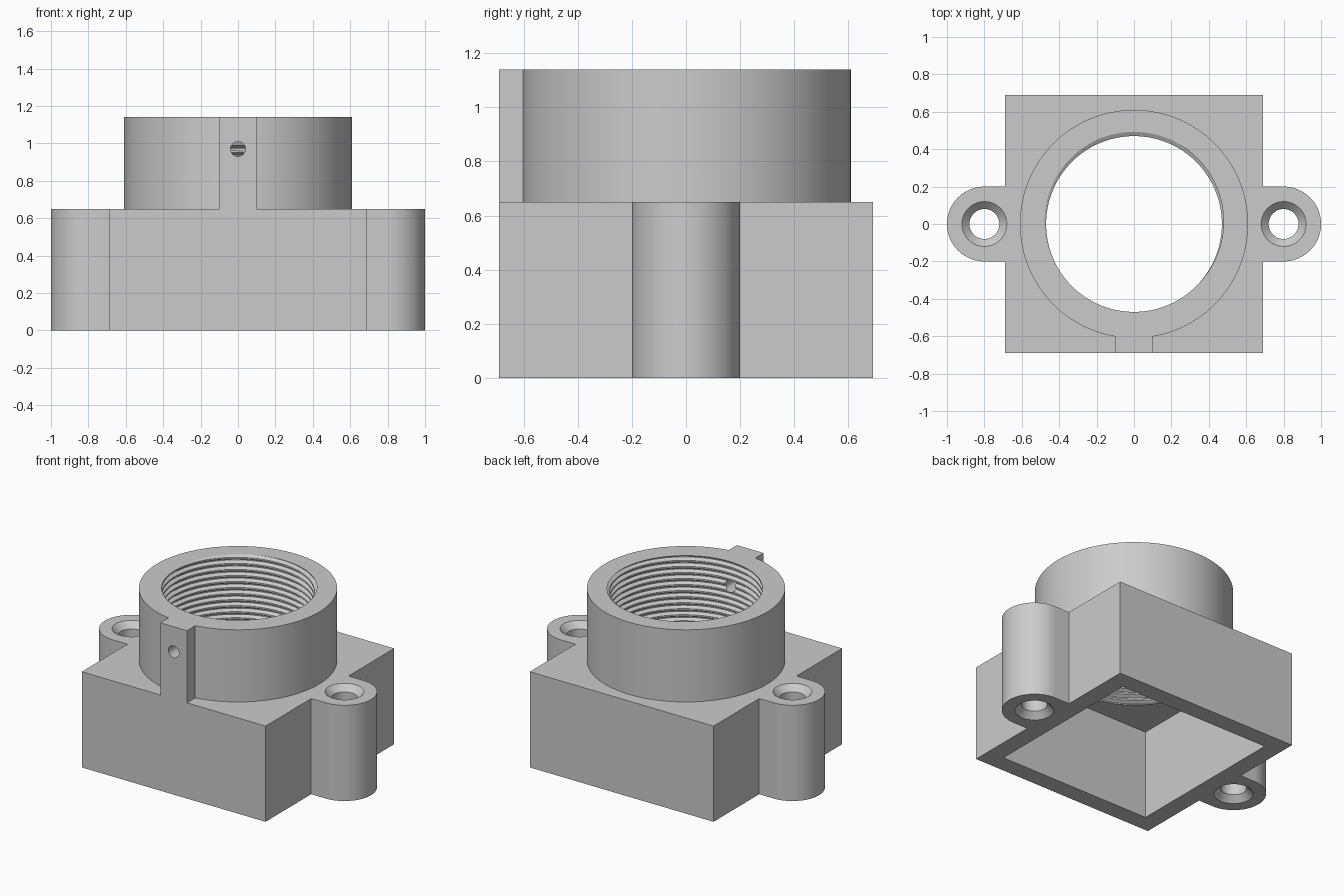
import bpy, bmesh
from math import sin, cos, pi, floor, radians
from mathutils import Matrix

cube = bpy.data.objects.get("Cube")
if cube:
    bpy.data.objects.remove(cube, do_unlink=True)

# Main dimensions
HALF = 0.69          # half width of the square base
BASE_TOP = 0.65
TOP = 1.14
CAVITY_TOP = 0.605
CREST, ROOT, PITCH = 0.47, 0.492, 0.041

grey = bpy.data.materials.new("grey plastic")
grey.use_nodes = True
grey.diffuse_color = (0.6, 0.6, 0.6, 1)
grey.node_tree.nodes["Principled BSDF"].inputs["Base Color"].default_value = (0.6, 0.6, 0.6, 1)


def finish(name, bm):
    bmesh.ops.recalc_face_normals(bm, faces=bm.faces)
    mesh = bpy.data.meshes.new(name)
    bm.to_mesh(mesh)
    bm.free()
    mesh.materials.append(grey)
    obj = bpy.data.objects.new(name, mesh)
    bpy.context.collection.objects.link(obj)
    return obj


def box(name, low, high):
    bm = bmesh.new()
    bmesh.ops.create_cube(bm, size=1)
    for v in bm.verts:
        v.co = [l + (c + 0.5) * (h - l) for c, l, h in zip(v.co, low, high)]
    return finish(name, bm)


def lathe(name, profile, segments=96, matrix=Matrix()):
    """Closed solid turned about z from (radius, height) points."""
    bm = bmesh.new()
    rings = [[bm.verts.new((r * cos(2 * pi * i / segments), r * sin(2 * pi * i / segments), z))
              for i in range(segments)] for r, z in profile]
    for a, b in zip(rings, rings[1:]):
        for i in range(segments):
            j = (i + 1) % segments
            bm.faces.new((a[i], a[j], b[j], b[i]))
    bm.faces.new(rings[0])
    bm.faces.new(rings[-1])
    bm.transform(matrix)
    return finish(name, bm)


def thread_radius(phase):
    """Flat-topped thread: root at phase 0, crest at phase 1/2."""
    d = abs(phase - floor(phase + 0.5))
    t = min(max((d - 1 / 16) / (5 / 16), 0), 1)
    return ROOT + (CREST - ROOT) * t


def threaded_plug(name, low, high, segments=96):
    """Helical solid, trimmed flat at both ends."""
    bm = bmesh.new()
    steps = (-3 / 8, -1 / 16, 1 / 16, 3 / 8)
    first = int((low - TOP) / PITCH) - 3
    last = int((high - TOP) / PITCH) + 3
    columns = []
    for i in range(segments + 1):
        angle = 2 * pi * i / segments
        turn = i / segments - 0.25
        column = []
        for k in range(first, last):
            for s in steps:
                z = min(max(TOP + PITCH * (k + s + turn), low), high)
                r = thread_radius((z - TOP) / PITCH - turn)
                column.append(bm.verts.new((r * cos(angle), r * sin(angle), z)))
        columns.append(column)
    for a, b in zip(columns, columns[1:]):
        for k in range(len(a) - 1):
            quad = (a[k], b[k], b[k + 1], a[k + 1])
            heights = [v.co.z for v in quad]
            if max(heights) - min(heights) > 1e-6:
                bm.faces.new(quad)
    bmesh.ops.remove_doubles(bm, verts=bm.verts, dist=1e-5)
    bmesh.ops.delete(bm, geom=[v for v in bm.verts if not v.link_faces], context='VERTS')
    bmesh.ops.holes_fill(bm, edges=[e for e in bm.edges if e.is_boundary], sides=0)
    return finish(name, bm)


def combine(target, tool, operation):
    mod = target.modifiers.new(operation, 'BOOLEAN')
    mod.operation, mod.solver, mod.object = operation, 'EXACT', tool
    bpy.ops.object.select_all(action='DESELECT')
    bpy.context.view_layer.objects.active = target
    target.select_set(True)
    bpy.ops.object.modifier_apply(modifier=mod.name)
    bpy.data.objects.remove(tool, do_unlink=True)


# Square base with round collar and front tab
body = box("lens_mount_body", (-HALF, -HALF, 0), (HALF, HALF, BASE_TOP))
combine(body, lathe("collar", [(0.61, 0.5), (0.61, TOP)], 128), 'UNION')
combine(body, box("front_tab", (-0.1, -HALF, 0.5), (0.1, -0.54, TOP)), 'UNION')

# Screw ears on both sides
for side in (-1, 1):
    x = 0.8 * side
    place = Matrix.Translation((x, 0, 0))
    inner = 0.62 * side
    combine(body, box("ear_web", (min(x, inner), -0.2, 0), (max(x, inner), 0.2, BASE_TOP)), 'UNION')
    combine(body, lathe("ear", [(0.2, 0), (0.2, BASE_TOP)], 96, place), 'UNION')

# Hollow underside, threaded bore and set screw hole
combine(body, box("cavity", (-0.57, -0.57, -0.1), (0.57, 0.57, CAVITY_TOP)), 'DIFFERENCE')
combine(body, threaded_plug("bore", 0.5, 1.25), 'DIFFERENCE')
across = Matrix.Translation((0, -0.3, 0.97)) @ Matrix.Rotation(radians(90), 4, 'X')
combine(body, lathe("set_screw_hole", [(0.04, 0), (0.04, 0.5)], 32, across), 'DIFFERENCE')

# Ear holes, countersunk at both ends
for side in (-1, 1):
    place = Matrix.Translation((0.8 * side, 0, 0))
    profile = [(0.14, -0.02), (0.08, 0.04), (0.08, BASE_TOP - 0.04), (0.14, BASE_TOP + 0.02)]
    combine(body, lathe("ear_hole", profile, 64, place), 'DIFFERENCE')

bpy.ops.object.select_all(action='DESELECT')
body.select_set(True)
bpy.context.view_layer.objects.active = body
bpy.ops.object.shade_smooth_by_angle(angle=radians(25))
